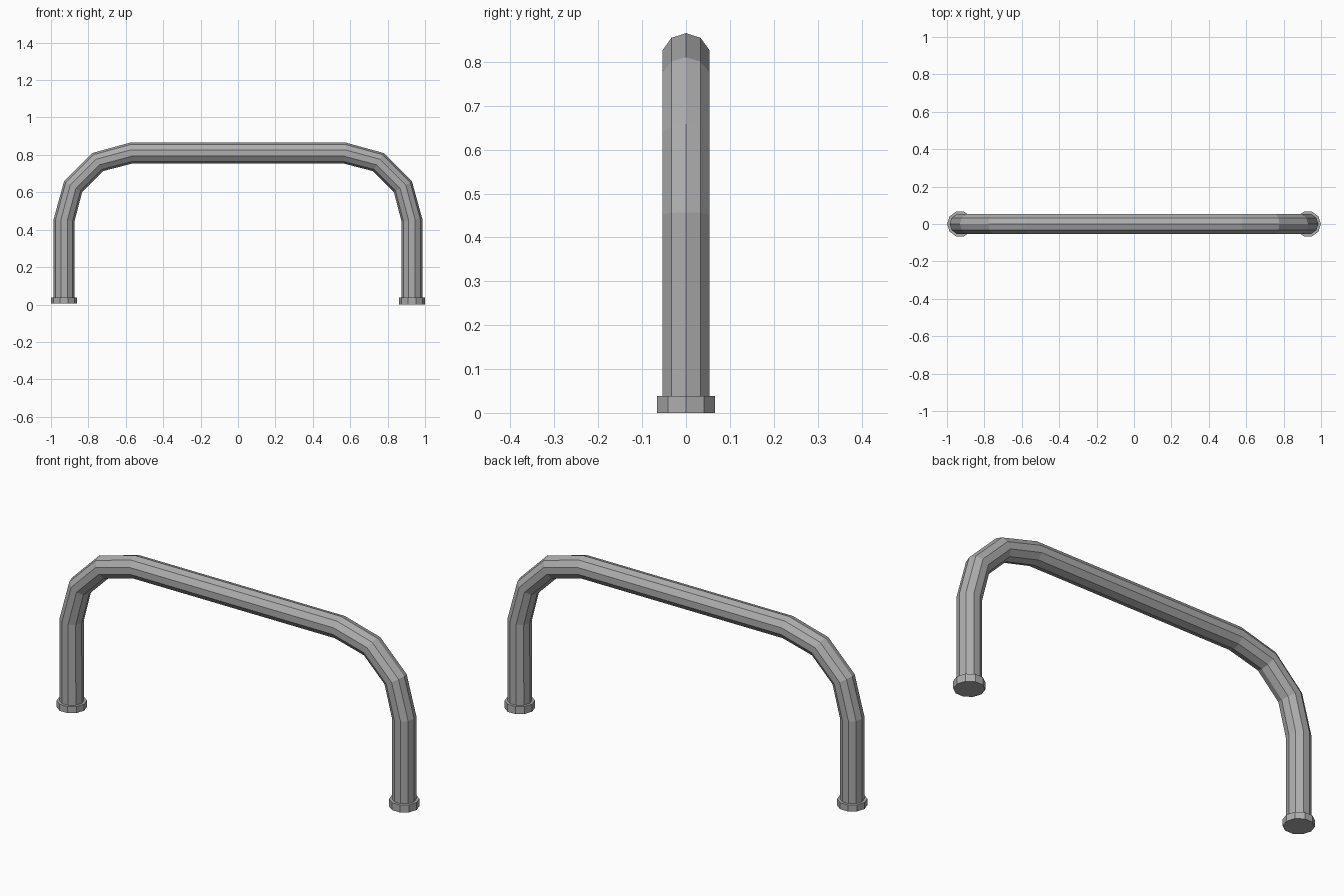
import bpy
import bmesh
from math import sin, cos, pi, radians
from mathutils import Vector

cube = bpy.data.objects.get("Cube")
if cube:
    bpy.data.objects.remove(cube, do_unlink=True)

SIDES = 10
TUBE_R = 0.056
FOOT_R = 0.0695
LEG_X = 0.93
BEND_R = 0.36
BEND_Z = 0.45
FOOT_H = 0.038

grey = bpy.data.materials.new("steel grey")
grey.use_nodes = True
colour = (0.42, 0.42, 0.42, 1)
grey.diffuse_color = colour
grey.node_tree.nodes["Principled BSDF"].inputs["Base Color"].default_value = colour


def finish(name, bm):
    bmesh.ops.recalc_face_normals(bm, faces=bm.faces)
    mesh = bpy.data.meshes.new(name)
    bm.to_mesh(mesh)
    bm.free()
    mesh.materials.append(grey)
    obj = bpy.data.objects.new(name, mesh)
    bpy.context.collection.objects.link(obj)
    return obj


def ring(bm, centre, outward, radius):
    """Ring of vertices in the plane of the outward direction and y."""
    side = Vector((0, 1, 0))
    return [bm.verts.new(centre + radius * (cos(a) * outward + sin(a) * side))
            for a in (2 * pi * i / SIDES for i in range(SIDES))]


def loft(bm, rings):
    """Join consecutive rings and cap both ends."""
    for a, b in zip(rings, rings[1:]):
        for i in range(SIDES):
            j = (i + 1) % SIDES
            bm.faces.new((a[i], a[j], b[j], b[i]))
    bm.faces.new(rings[0])
    bm.faces.new(rings[-1])


# Bent handrail tube: stations of (centre, outward) on the +x half, mirrored
half = [(Vector((LEG_X, 0, 0.01)), Vector((1, 0, 0)))]
for position, tilt in ((0, 7.5), (30, 30), (60, 60), (90, 82.5)):
    p, t = radians(position), radians(tilt)
    centre = Vector((LEG_X - BEND_R + BEND_R * cos(p), 0, BEND_Z + BEND_R * sin(p)))
    half.append((centre, Vector((cos(t), 0, sin(t)))))
flip = Vector((-1, 1, 1))
stations = half + [(c * flip, o * flip) for c, o in reversed(half)]

bm = bmesh.new()
loft(bm, [ring(bm, c, o, TUBE_R) for c, o in stations])
finish("rail_tube", bm)

# Foot collars at the bottom of both legs
for name, sign, bottom in (("left_foot", 1, 0), ("right_foot", -1, 0.005)):
    bm = bmesh.new()
    loft(bm, [ring(bm, Vector((sign * LEG_X, 0, z)), Vector((sign, 0, 0)), FOOT_R)
              for z in (bottom, FOOT_H)])
    finish(name, bm)
